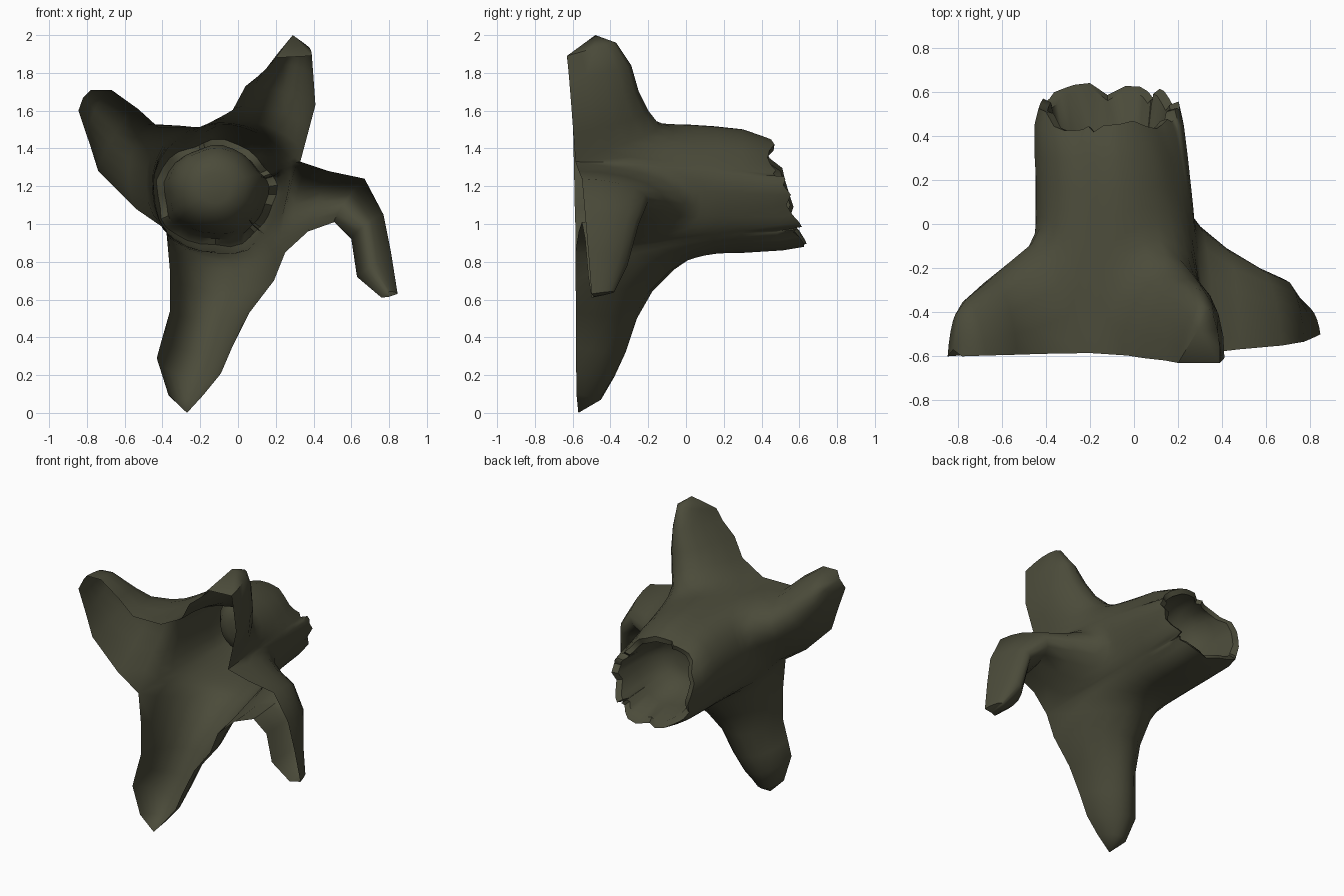
import bpy, bmesh, math, random
from mathutils import Vector

if "Cube" in bpy.data.objects:
    bpy.data.objects.remove(bpy.data.objects["Cube"])

random.seed(4)
SEG = 10            # segments across each root arch
VALLEY_Y = -0.585   # ground-side edge between the roots

bark = bpy.data.materials.new("dark olive bark")
bark.diffuse_color = (0.07, 0.07, 0.042, 1)
bark.use_nodes = True
bark.node_tree.nodes["Principled BSDF"].inputs["Base Color"].default_value = bark.diffuse_color

# Root stations from trunk outwards:
# edge A (x, z), crest (x, y, z), edge B (x, z)
upper_right = [
    (.33, 1.33, .12, -.12, 1.50, -.20, 1.51),
    (.37, 1.48, .20, -.20, 1.60, -.03, 1.60),
    (.41, 1.63, .24, -.25, 1.70, .04, 1.73),
    (.40, 1.77, .28, -.29, 1.84, .14, 1.81),
    (.39, 1.89, .31, -.37, 1.96, .20, 1.88)]
upper_left = [
    (-.20, 1.51, -.43, -.05, 1.36, -.38, .97),
    (-.42, 1.51, -.56, -.17, 1.40, -.54, 1.08),
    (-.53, 1.61, -.65, -.25, 1.48, -.74, 1.28),
    (-.67, 1.71, -.76, -.34, 1.60, -.79, 1.44),
    (-.78, 1.71, -.80, -.40, 1.66, -.845, 1.60)]
lower = [
    (-.38, .97, -.10, .00, .80, .25, .85),
    (-.36, .75, -.12, -.18, .64, .19, .70),
    (-.36, .54, -.17, -.26, .50, .06, .53),
    (-.40, .40, -.22, -.32, .32, -.03, .35),
    (-.43, .29, -.27, -.38, .19, -.09, .21),
    (-.37, .10, -.28, -.45, .07, -.18, .10)]
right = [
    (.25, .85, .25, .05, 1.10, .33, 1.33),
    (.37, .96, .42, -.11, 1.12, .48, 1.28),
    (.51, 1.01, .57, -.20, 1.12, .67, 1.24),
    (.60, .92, .68, -.25, 1.00, .77, 1.05),
    (.63, .72, .71, -.31, .78, .81, .85),
    (.76, .61, .79, -.38, .64, .845, .63)]
# (stations, edge y at the tip, tip point, closed underside at the tip)
roots = [(upper_right, -.63, (.29, -.48, 2.0), True),
         (upper_left, -.60, (-.82, -.57, 1.67), False),
         (lower, -.58, (-.27, -.57, 0.0), False),
         (right, -.50, (.80, -.49, .615), False)]


def arch(st, edge_y):
    a = Vector((st[0], edge_y, st[1]))
    c = Vector(st[2:5])
    b = Vector((st[5], edge_y, st[6]))
    mid = (a + b) / 2
    pts = []
    for i in range(SEG + 1):
        t = math.pi * i / SEG
        pts.append(mid + (a - b) / 2 * math.cos(t) + (c - mid) * math.sin(t) ** 1.1)
    return pts


bm = bmesh.new()


def bridge(r0, r1, closed=False):
    n = len(r0)
    for i in range(n if closed else n - 1):
        j = (i + 1) % n
        bm.faces.new((r0[i], r0[j], r1[j], r1[i]))


# Roots: open channels, each closed to a point at its tip
base_ring = []
for stations, tip_y, tip, underside in roots:
    prev = None
    for k, st in enumerate(stations):
        f = k / (len(stations) - 1)
        cur = [bm.verts.new(p) for p in arch(st, VALLEY_Y + (tip_y - VALLEY_Y) * f)]
        if prev:
            bridge(prev, cur)
        else:
            base_ring += cur[:-1]
        prev = cur
    tv = bm.verts.new(tip)
    for i in range(SEG):
        bm.faces.new((prev[i], prev[i + 1], tv))
    if underside:
        bm.faces.new((prev[-1], prev[0], tv))

# Trunk: rings following the directions of the root ring
angles = [math.atan2(v.co.z - 1.18, v.co.x + .1) for v in base_ring]
jag = [random.uniform(-.035, .035) for _ in angles]


def lumpy(a, amount):
    return 1 + amount * (math.sin(5 * a + 1) + .6 * math.sin(9 * a))


def trunk_ring(y, cx, cz, rx, rz, lump=.025, rim=0.0):
    ring = []
    for a, j in zip(angles, jag):
        k = lumpy(a, lump)
        z = cz + rz * k * math.sin(a)
        ring.append(bm.verts.new((cx + rx * k * math.cos(a),
                                  y + rim * (j - .33 * (z - 1.16)), z)))
    return ring


def blend(f, target):
    return [bm.verts.new(b.co.lerp(t.co, f)) for b, t in zip(base_ring, target)]


lowest = trunk_ring(.14, -.10, 1.18, .36, .345)
flare = [blend(f, lowest) for f in (.25, .5, .75)]
outer = trunk_ring(.30, -.11, 1.17, .345, .325)
rings = [base_ring, *flare, lowest, outer,
         trunk_ring(.45, -.12, 1.16, .335, .30, .03, .6),
         trunk_ring(.525, -.12, 1.16, .315, .28, .035, 1),
         # hollow inside, ending in a rounded bowl
         trunk_ring(.51, -.12, 1.16, .275, .245, .03, 1),
         trunk_ring(.38, -.12, 1.18, .25, .235, .02),
         trunk_ring(.28, -.12, 1.19, .22, .21, .01),
         trunk_ring(.20, -.12, 1.19, .16, .15, 0),
         trunk_ring(.17, -.12, 1.19, .08, .08, 0)]
for r0, r1 in zip(rings, rings[1:]):
    bridge(r0, r1, True)
bowl_end = bm.faces.new(rings[-1])

# Stitch shared corners, soften the creases where roots meet the trunk
bmesh.ops.remove_doubles(bm, verts=bm.verts, dist=.0005)
soft = [v for r in [base_ring, *flare, lowest] for v in r
        if v.is_valid and not v.is_boundary]
for _ in range(4):
    bmesh.ops.smooth_vert(bm, verts=soft, factor=.4,
                          use_axis_x=True, use_axis_y=True, use_axis_z=True)

# Orient outwards: the bowl end faces the trunk opening
bmesh.ops.recalc_face_normals(bm, faces=bm.faces)
bm.normal_update()
if bowl_end.normal.y < 0:
    bmesh.ops.reverse_faces(bm, faces=bm.faces)

mesh = bpy.data.meshes.new("hollow_stump")
bm.to_mesh(mesh)
bm.free()
mesh.materials.append(bark)
stump = bpy.data.objects.new("hollow_stump", mesh)
bpy.context.collection.objects.link(stump)
bpy.context.view_layer.objects.active = stump
stump.select_set(True)
bpy.ops.object.shade_smooth_by_angle(angle=math.radians(50))
